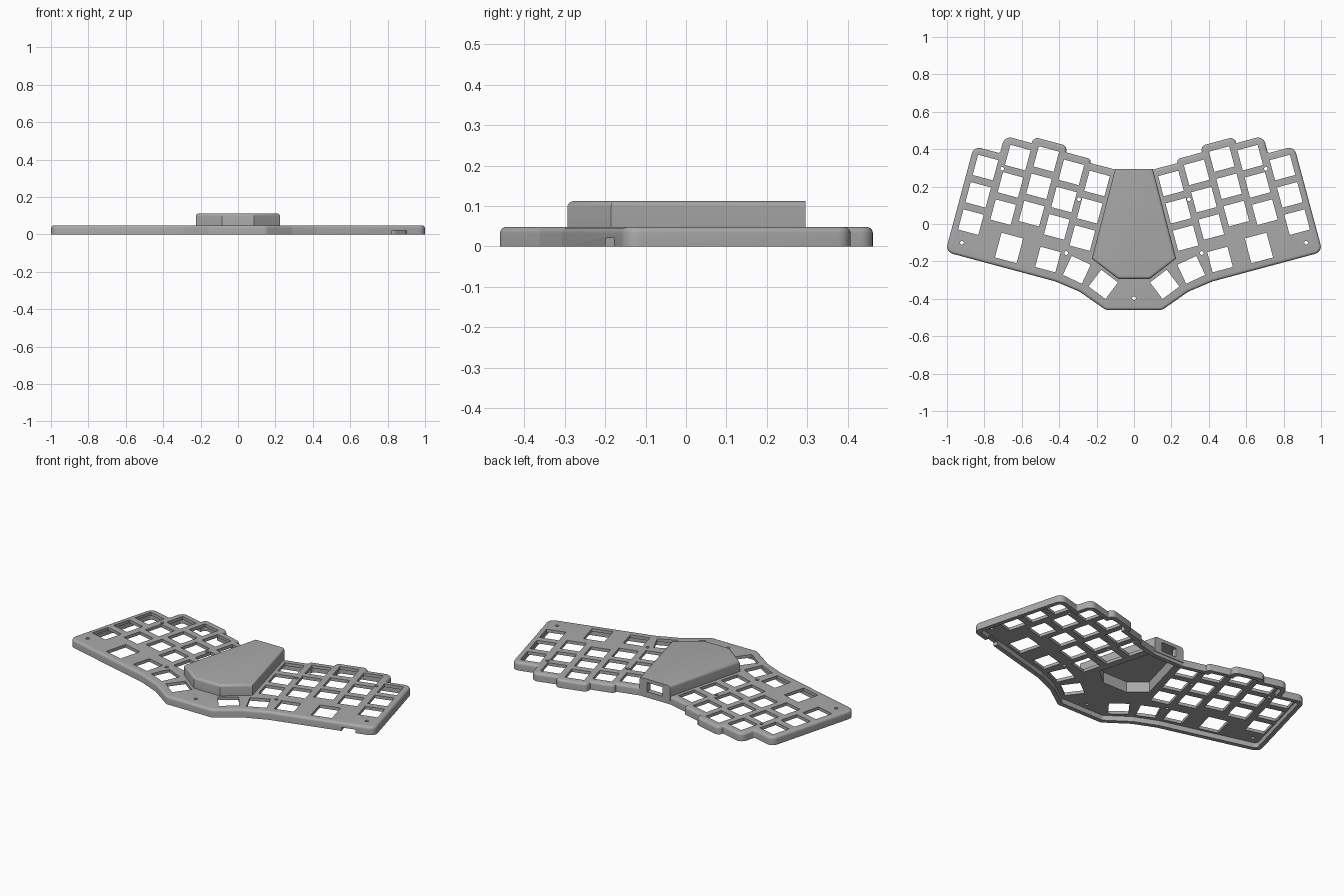
import bpy, bmesh, math
from mathutils import Vector, Matrix

if "Cube" in bpy.data.objects:
    bpy.data.objects.remove(bpy.data.objects["Cube"])

TILT = math.radians(15)
PLATE_TOP, PLATE_UNDER, POD_TOP = 0.048, 0.03, 0.112
WALL, PITCH, HOLE = 0.026, 0.151, 0.112

grey = bpy.data.materials.new("grey_plastic")
grey.use_nodes = True
colour = (0.4, 0.4, 0.4, 1)
grey.diffuse_color = colour
grey.node_tree.nodes["Principled BSDF"].inputs["Base Color"].default_value = colour


def tilted(u, v):
    """Position on the tilted left key field."""
    return Matrix.Rotation(TILT, 2) @ Vector((u, v))


def mirrored(half):
    """Close a half outline (back to front) across x = 0, counter-clockwise."""
    half = [Vector(p) for p in half]
    return [Vector((-p.x, p.y)) for p in half] + half[::-1]


def offset(points, d):
    """Move an outline inward by d with mitred corners."""
    out = []
    for i, p in enumerate(points):
        a = (p - points[i - 1]).normalized()
        b = (points[(i + 1) % len(points)] - p).normalized()
        na, nb = Vector((-a.y, a.x)), Vector((-b.y, b.x))
        out.append(p + (na + nb) * d / (1 + na.dot(nb)))
    return out


def rounded(points, radius, steps=6):
    """Round corners; outer corners may use most of a short edge."""
    out = []
    for i, p in enumerate(points):
        a, b = points[i - 1] - p, points[(i + 1) % len(points)] - p
        turn = math.pi - a.angle(b)
        share = 0.85 if a.x * b.y - a.y * b.x < 0 else 0.1
        t = min(radius * math.tan(turn / 2), share * min(a.length, b.length))
        s, e = p + a.normalized() * t, p + b.normalized() * t
        r = t / math.tan(turn / 2)
        centre = p + (a.normalized() + b.normalized()).normalized() * math.hypot(r, t)
        for k in range(steps + 1):
            f = k / steps
            d = (s - centre) * math.sin((1 - f) * turn) + (e - centre) * math.sin(f * turn)
            out.append(centre + d / math.sin(turn))
    return out


def add_prism(bm, rings):
    """Loft a closed solid through (outline, height) rings."""
    loops = [[bm.verts.new((p.x, p.y, z)) for p in pts] for pts, z in rings]
    n = len(loops[0])
    bm.faces.new(loops[0][::-1])
    bm.faces.new(loops[-1])
    for low, high in zip(loops, loops[1:]):
        for i in range(n):
            j = (i + 1) % n
            bm.faces.new((low[i], low[j], high[j], high[i]))


def make(name, *solids):
    bm = bmesh.new()
    for rings in solids:
        add_prism(bm, rings)
    bmesh.ops.recalc_face_normals(bm, faces=bm.faces)
    mesh = bpy.data.meshes.new(name)
    bm.to_mesh(mesh)
    bm.free()
    mesh.materials.append(grey)
    ob = bpy.data.objects.new(name, mesh)
    bpy.context.collection.objects.link(ob)
    return ob


def filleted(points, bottom, top, r, steps=5):
    """Rings of a prism with a rounded upper edge."""
    arc = [k / steps * math.pi / 2 for k in range(steps + 1)]
    return [(points, bottom)] + [
        (offset(points, r * (1 - math.cos(a))), top - r + r * math.sin(a)) for a in arc]


def block(centre, w, h, angle, bottom, top):
    rot = Matrix.Rotation(angle, 2)
    pts = [Vector(centre) + rot @ Vector((sx * w / 2, sy * h / 2))
           for sx, sy in ((-1, -1), (1, -1), (1, 1), (-1, 1))]
    return [(pts, bottom), (pts, top)]


def combine(target, tool, operation):
    """Apply a boolean and drop the helper."""
    tool.hide_render = True
    mod = target.modifiers.new("cut", 'BOOLEAN')
    mod.operation, mod.object, mod.solver = operation, tool, 'EXACT'
    graph = bpy.context.evaluated_depsgraph_get()
    graph.update()
    mesh = bpy.data.meshes.new_from_object(target.evaluated_get(graph))
    target.modifiers.clear()
    target.data = mesh
    bpy.data.objects.remove(tool)


# Case outline: stepped column tops, outer edge, angled front
tops = [0.254, 0.276, 0.311, 0.276, 0.18]
borders = [0.31, 0.45, 0.64, 0.79, 0.935]
half = [Vector((0.1, 0.291))]
for i, u in enumerate(borders):
    half.append(tilted(u, tops[i]))
    half.append(tilted(u, tops[i + 1] if i < 4 else -0.405))
half += [Vector(p) for p in ((0.42, -0.307), (0.29, -0.362), (0.15, -0.46))]
outline = mirrored(half)
case = make("keyboard_case", filleted(rounded(outline, 0.04), 0, PLATE_TOP, 0.015))

# Raised centre pod with a flat back
pod_outline = mirrored([(0.091, 0.33), (0.225, -0.185), (0.085, -0.293)])
pod = make("centre_pod", filleted(pod_outline, 0.02, POD_TOP, 0.015))
combine(pod, make("back_trim", block((0, 0.395), 0.5, 0.2, 0, -0.1, 0.3)), 'DIFFERENCE')
combine(case, pod, 'UNION')

# Hollow underside
inner = rounded(offset(outline, WALL), 0.02)
combine(case, make("underside_cut", [(inner, -0.05), (inner, PLATE_UNDER)]), 'DIFFERENCE')

# Pod chamber and its back opening
chamber = mirrored([(0.083, 0.262), (0.175, -0.08), (0.08, -0.16)])
combine(case, make("chamber_cut", [(chamber, 0.01), (chamber, 0.095)]), 'DIFFERENCE')
combine(case, make("port_cut", block((0, 0.3), 0.1, 0.12, 0, 0.037, 0.092)), 'DIFFERENCE')

# Key holes: five columns of three, then the bottom row; screw holes
keys = []
columns = [(0.247, 0.158), (0.395, 0.18), (0.543, 0.214), (0.692, 0.182), (0.845, 0.086)]
for u, v in columns:
    keys += [(tilted(u, v - row * PITCH), HOLE, HOLE, TILT) for row in range(3)]
keys += [((0.668, -0.128), 0.12, 0.137, TILT),
         ((0.46, -0.19), HOLE, HOLE, TILT),
         ((0.306, -0.245), HOLE, HOLE, math.radians(25)),
         ((0.164, -0.323), HOLE, HOLE, math.radians(37))]
screws = [(0.92, -0.1), (0.705, 0.295), (0.294, 0.132), (0.362, -0.155)]
cuts = []
for side in (1, -1):
    for c, w, h, a in keys:
        cuts.append(block((side * c[0], c[1]), w, h, side * a, -0.02, 0.06))
spots = [(s * x, y) for x, y in screws for s in (1, -1)] + [(0, -0.397)]
for x, y in spots:
    ring = [Vector((x + 0.01 * math.cos(k * math.pi / 8), y + 0.01 * math.sin(k * math.pi / 8)))
            for k in range(16)]
    cuts.append([(ring, -0.02), (ring, 0.06)])
combine(case, make("hole_cuts", *cuts), 'DIFFERENCE')

# Cable notch in the front wall on the left
combine(case, make("notch_cut", block((0.86, -0.185), 0.08, 0.07, TILT, -0.02, 0.021)), 'DIFFERENCE')

bpy.ops.object.select_all(action='DESELECT')
case.select_set(True)
bpy.context.view_layer.objects.active = case
bpy.ops.object.shade_smooth_by_angle(angle=math.radians(30))
